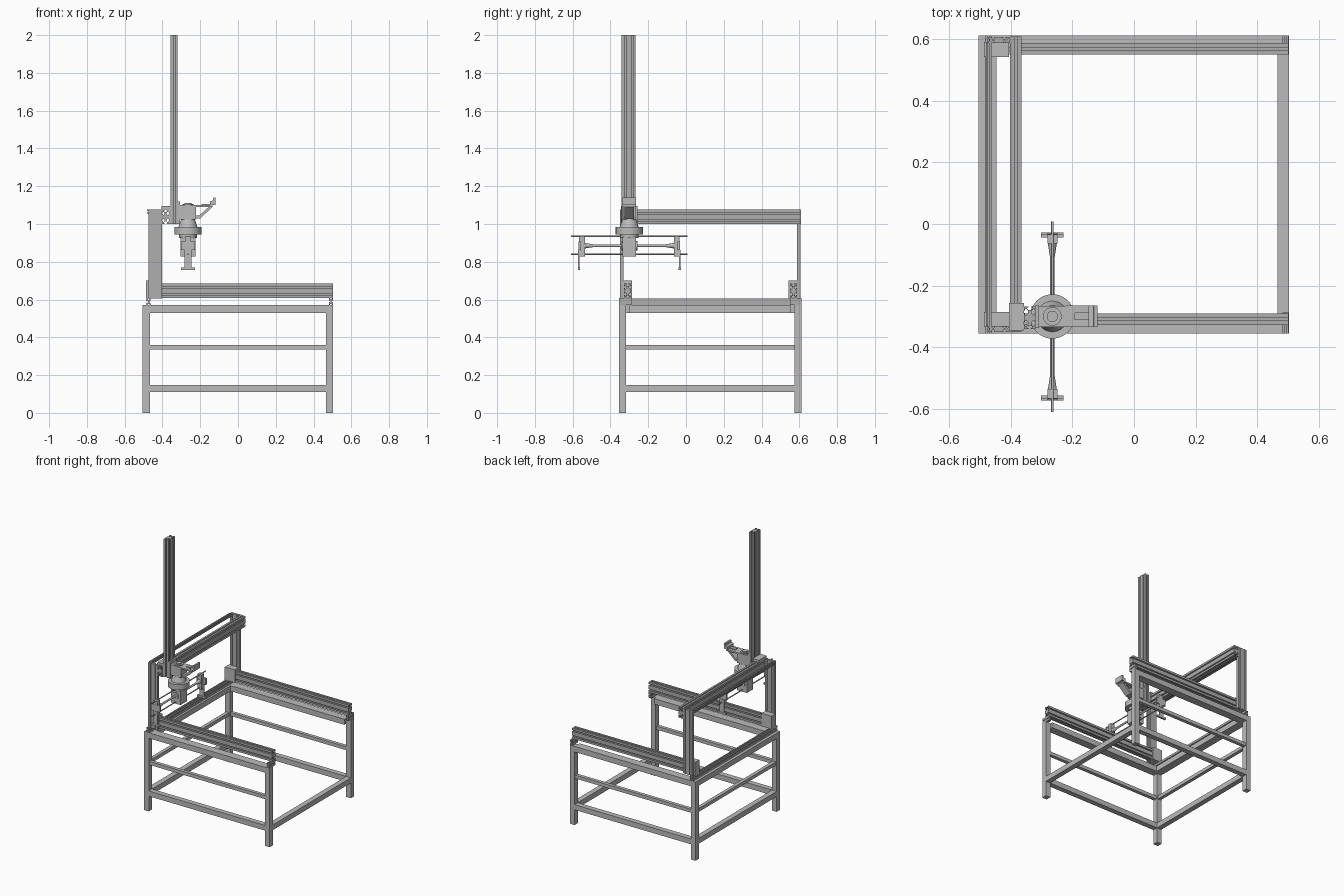
import bpy, bmesh, math
from mathutils import Vector, Matrix

cube = bpy.data.objects.get("Cube")
if cube:
    bpy.data.objects.remove(cube, do_unlink=True)


def material(name, v):
    m = bpy.data.materials.new(name)
    m.use_nodes = True
    m.diffuse_color = (v, v, v, 1)
    m.node_tree.nodes["Principled BSDF"].inputs["Base Color"].default_value = (v, v, v, 1)
    return m


STEEL = material("light grey steel", 0.50)
ALU = material("grey aluminium", 0.43)


def finish(name, bm, mat, smooth=False):
    bmesh.ops.recalc_face_normals(bm, faces=bm.faces)
    me = bpy.data.meshes.new(name)
    bm.to_mesh(me)
    bm.free()
    me.materials.append(mat)
    ob = bpy.data.objects.new(name, me)
    bpy.context.collection.objects.link(ob)
    if smooth:
        bpy.ops.object.select_all(action='DESELECT')
        bpy.context.view_layer.objects.active = ob
        ob.select_set(True)
        bpy.ops.object.shade_smooth_by_angle(angle=math.radians(35))
    return ob


def box(name, x0, x1, y0, y1, z0, z1, mat=STEEL):
    bm = bmesh.new()
    m = Matrix.Translation(((x0 + x1) / 2, (y0 + y1) / 2, (z0 + z1) / 2)) @ \
        Matrix.Diagonal((x1 - x0, y1 - y0, z1 - z0, 1))
    bmesh.ops.create_cube(bm, size=1, matrix=m)
    return finish(name, bm, mat)


def prism(name, pts, axis, a0, a1, mat=STEEL):
    """Extrude a 2D outline along the given axis."""
    place = {'x': lambda u, v, a: (a, u, v), 'y': lambda u, v, a: (u, a, v),
             'z': lambda u, v, a: (u, v, a)}[axis]
    bm = bmesh.new()
    face = bm.faces.new([bm.verts.new(place(u, v, a0)) for u, v in pts])
    new = bmesh.ops.extrude_face_region(bm, geom=[face])["geom"]
    bmesh.ops.translate(bm, vec=place(0, 0, a1 - a0),
                        verts=[g for g in new if isinstance(g, bmesh.types.BMVert)])
    return finish(name, bm, mat)


def slotted(name, axis, a0, a1, u0, u1, v0, v1):
    """Aluminium bar with T-slots on all four sides."""
    nu = max(1, round((u1 - u0) / 0.0375))
    nv = max(1, round((v1 - v0) / 0.0375))
    s = min((u1 - u0) / nu, (v1 - v0) / nv)
    slot = [(-.11, 0), (-.11, .1), (-.25, .1), (-.25, .2), (-.12, .33),
            (.12, .33), (.25, .2), (.25, .1), (.11, .1), (.11, 0)]
    corners = [Vector(c) for c in ((u0, v0), (u1, v0), (u1, v1), (u0, v1))]
    pts = []
    for i, c in enumerate(corners):
        side = corners[(i + 1) % 4] - c
        d = side.normalized()
        inward = Vector((-d.y, d.x))
        n = (nu, nv)[i % 2]
        pts.append(c)
        for k in range(n):
            mid = c + side * ((k + .5) / n)
            pts += [mid + d * t * s + inward * e * s for t, e in slot]
    return prism(name, pts, axis, a0, a1, ALU)


def cyl(name, p0, p1, r, r2=None, seg=32, mat=STEEL):
    p0, p1 = Vector(p0), Vector(p1)
    d = p1 - p0
    bm = bmesh.new()
    bmesh.ops.create_cone(bm, cap_ends=True, segments=seg, radius1=r,
                          radius2=r if r2 is None else r2, depth=d.length,
                          matrix=Matrix.Translation((p0 + p1) / 2) @
                          d.to_track_quat('Z', 'Y').to_matrix().to_4x4())
    return finish(name, bm, mat, True)


# Table frame, open on the +x side above the lower beam
XA, XB, YA, YB, T = -0.505, 0.503, -0.355, 0.612, 0.038
for sx, x in (("right", XA), ("left", XB - T)):
    for sy, y in (("front", YA), ("back", YB - T)):
        box(f"{sy}_{sx}_leg", x, x + T, y, y + T, 0, 0.57)
for level, z0, z1, w in (("lower", .11, .148, T), ("middle", .335, .36, .025), ("upper", .53, .57, .058)):
    o = (T - w) / 2 if level == "middle" else 0
    box(f"front_{level}_beam", XA + T, XB - T, YA + o, YA + o + w, z0, z1)
    box(f"back_{level}_beam", XA + T, XB - T, YB - o - w, YB - o, z0, z1)
    box(f"right_{level}_beam", XA + o, XA + o + w, YA + T, YB - T, z0, z1)
box("left_lower_beam", XB - T, XB, YA + T, YB - T, .11, .148)

# Base rail and short rail supports
slotted("base_rail", 'y', YA, YB, -.484, -.462, .57, .606)
for n, y0, y1 in (("front", YA, -.288), ("back", .55, YB)):
    slotted(f"{n}_rail_support", 'y', y0, y1, .482, .502, .57, .608)

# Long rails with gantry carriages and posts
for n, r0, p0 in (("front", -.327, -.350), ("back", .55, .588)):
    slotted(f"{n}_long_rail", 'x', -.485, .502, r0, r0 + .037, .608, .684)
    box(f"{n}_carriage", -.486, -.405, r0 - .008, r0 + .041, .606, .70)
    slotted(f"{n}_gantry_post", 'z', .606, 1.076, -.475, -.402, p0, p0 + .019)

# Gantry cross beams
slotted("gantry_beam", 'y', -.35, .608, -.402, -.365, 1.0, 1.076)
slotted("gantry_rear_brace", 'y', -.331, .588, -.481, -.462, 1.056, 1.076)

# Vertical column and its carriage
box("column_carriage_top", -.405, -.358, -.345, -.256, 1.077, 1.095)
box("column_carriage_face", -.364, -.357, -.345, -.256, 1.0, 1.095)
slotted("column", 'z', 1.0, 2.0, -.357, -.320, -.341, -.267)

# Tool head: mounting plate, drive housing, flange and body
CX, CY = -.265, -.30
box("head_mount_plate", -.320, -.308, -.337, -.265, 1.0, 1.12)
box("drive_housing", -.308, -.222, -.334, -.266, 1.025, 1.10)
cyl("drive_cap", (CX, CY, 1.10), (CX, CY, 1.106), .03)
cyl("drive_shaft", (CX, CY, 1.106), (CX, CY, 1.112), .018)
cyl("neck", (CX, CY, .985), (CX, CY, 1.025), .05, .036)
cyl("flange", (CX, CY, .945), (CX, CY, .985), .072, seg=48)
cyl("flange_collar", (CX, CY, .925), (CX, CY, .945), .048)
box("gripper_body", -.304, -.226, -.336, -.264, .828, .93)
for y in (-.336, -.264):
    cyl("body_boss", (CX, y - .006, .885), (CX, y + .006, .885), .024)

# Side bracket with braced arm
box("bracket_plate", -.222, -.135, -.335, -.265, 1.09, 1.10)
prism("bracket_tab", [(-.148, 1.10), (-.118, 1.10), (-.118, 1.14), (-.130, 1.14),
                      (-.132, 1.125), (-.148, 1.12)], 'y', -.335, -.265)
prism("bracket_brace", [(-.222, 1.03), (-.200, 1.03), (-.135, 1.09), (-.135, 1.10),
                        (-.150, 1.095), (-.205, 1.045), (-.222, 1.045)], 'y', -.325, -.275)
box("bracket_slot_rib", -.193, -.143, -.312, -.288, 1.10, 1.106)

# Gripper guide rods
for n, z in (("upper", .934), ("lower", .84)):
    cyl(f"{n}_guide_rod", (CX, -.61, z), (CX, .008, z), .004, seg=12)

# Mirrored gripper arms on both sides of the head
for n, s in (("front", -1), ("back", 1)):
    def Y(d):
        return CY + s * d

    def span(a, b):
        return sorted((Y(a), Y(b)))

    cyl(f"{n}_arm_rod", (CX, Y(.03), .885), (CX, Y(.245), .885), .007, seg=16)
    cyl(f"{n}_arm_socket", (CX, Y(.195), .885), (CX, Y(.24), .885), .008, .015, seg=16)
    box(f"{n}_finger_post", -.281, -.249, *span(.236, .266), .828, .936)
    box(f"{n}_finger_plate", -.302, -.228, *span(.256, .268), .862, .908)
    box(f"{n}_finger_stem", -.283, -.247, *span(.264, .271), .758, .862)
    box(f"{n}_finger_foot", -.302, -.228, *span(.260, .273), .757, .770)
